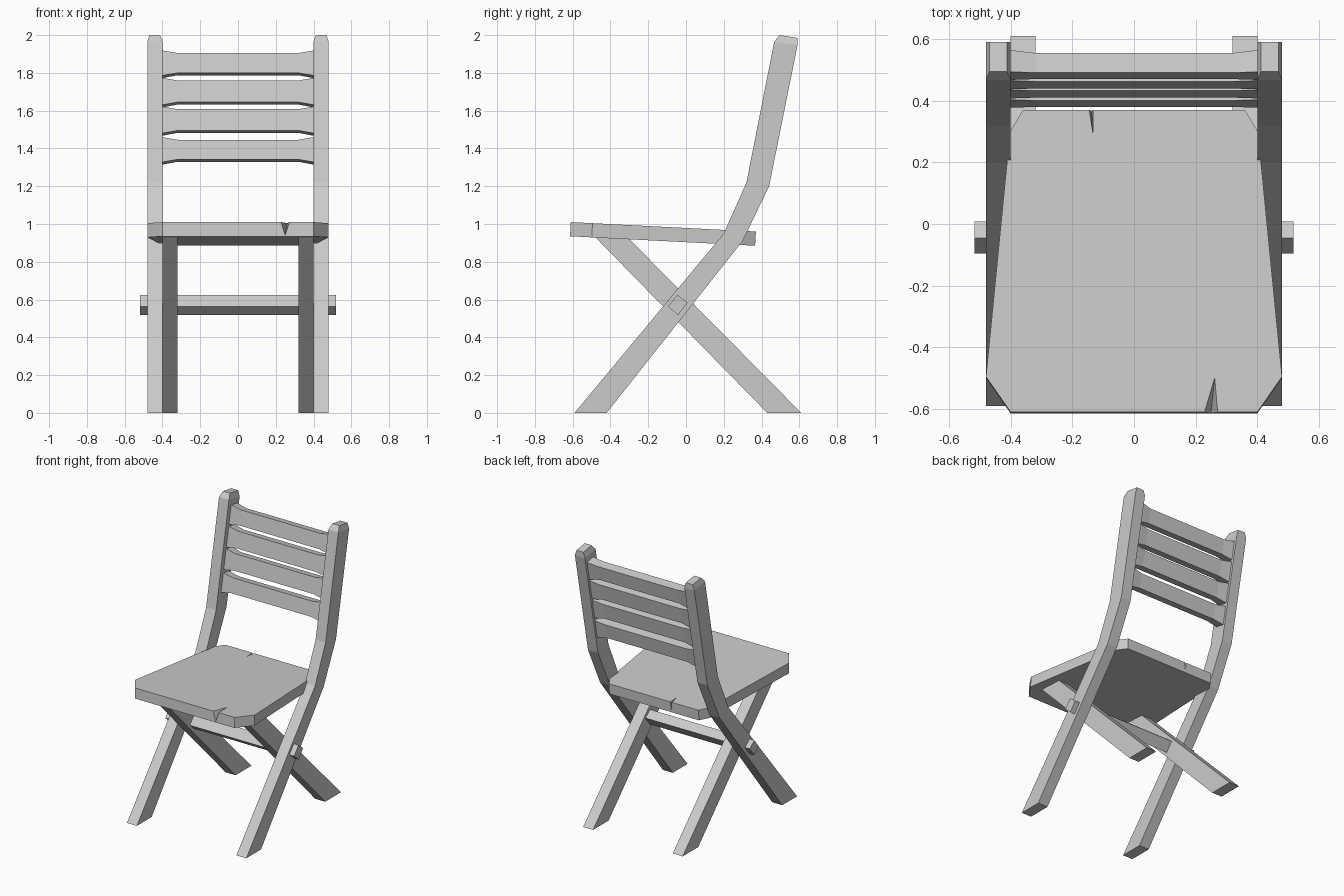
import bpy, bmesh
from mathutils import Vector

if "Cube" in bpy.data.objects:
    bpy.data.objects.remove(bpy.data.objects["Cube"])


def finish(name, bm):
    bmesh.ops.recalc_face_normals(bm, faces=bm.faces)
    me = bpy.data.meshes.new(name)
    bm.to_mesh(me)
    bm.free()
    ob = bpy.data.objects.new(name, me)
    bpy.context.collection.objects.link(ob)
    return ob


def loft(name, rings):
    """Skin a list of equal-length point rings and cap both ends."""
    bm = bmesh.new()
    vs = [[bm.verts.new(p) for p in r] for r in rings]
    n = len(vs[0])
    for a, b in zip(vs, vs[1:]):
        for i in range(n):
            j = (i + 1) % n
            bm.faces.new((a[i], a[j], b[j], b[i]))
    bm.faces.new(vs[0])
    bm.faces.new(vs[-1])
    return finish(name, bm)


def bar(name, sections):
    """Sections: front (y, z), back (y, z), x0, x1."""
    return loft(name, [[(x0, *f), (x1, *f), (x1, *b), (x0, *b)]
                       for f, b, x0, x1 in sections])


# Long posts (front foot to top of the back) and short crossing legs
post = [((-0.59, 0), (-0.42, 0), 0.40, 0.48),
        ((0.20, 0.95), (0.30, 0.91), 0.40, 0.48),
        ((0.32, 1.22), (0.44, 1.20), 0.40, 0.48),
        ((0.467, 1.965), (0.59, 1.945), 0.40, 0.48),
        ((0.495, 2.0), (0.59, 1.985), 0.412, 0.468)]
leg = [((0.43, 0), (0.61, 0), 0.32, 0.40),
       ((-0.48, 0.93), (-0.30, 0.92), 0.32, 0.40)]
for side, s in (("right", 1), ("left", -1)):
    for name, prof in (("back_post", post), ("rear_leg", leg)):
        bar(f"{name}_{side}", [(f, b, s * x0, s * x1) for f, b, x0, x1 in prof])

# Square rod through the leg crossing
rod = [(-0.045, 0.625), (0.008, 0.583), (-0.042, 0.518), (-0.095, 0.563)]
loft("cross_rod", [[(x, y, z) for y, z in rod] for x in (-0.518, 0.518)])

# Back slats, flared towards the posts
d = Vector((0, 0.193, 0.981))     # along the post
t = Vector((0, 0.981, -0.193))    # through the slat
for k, (z0, z1) in enumerate(((1.80, 1.905), (1.645, 1.76), (1.495, 1.608), (1.342, 1.446))):
    base = Vector((0, 0.47 + (z0 - 1.80) * 0.197, z0))
    h = (z1 - z0) / d.z
    rings = []
    for x, e in ((-0.40, 0.014), (-0.32, 0), (0.32, 0), (0.40, 0.014)):
        o = base + Vector((x, 0, 0))
        th = 0.065 + 0.5 * e
        rings.append([o - d * e, o + d * (h + e),
                      o + d * (h + e) + t * th, o - d * e + t * th])
    loft(f"back_slat_{k + 1}", rings)

# Sloping seat panel with clipped corners
half = [(0.40, -0.61), (0.48, -0.495), (0.402, 0.30), (0.36, 0.37)]
outline = half + [(-x, y) for x, y in reversed(half)]


def top_z(y):
    return 1.01 - 0.05 * (y + 0.61) / 0.98


seat = loft("seat", [[(x, y + dy, top_z(y) + dz) for x, y in outline]
                     for dy, dz in ((-0.004, -0.075), (0, 0))])


# Split cracks at the front and rear edges of the seat
def crack(name, x0, x1, tip, edge, depth):
    out = 0.03 if edge > 0 else -0.03
    pts = [(x0, edge), (x1, edge), tip]
    xm = (x0 + x1) / 2
    grow = 1 + abs(out / (edge - tip[1]))
    bm = bmesh.new()
    tv = Vector((tip[0], tip[1], top_z(tip[1]) + 0.002))
    ends = [Vector((x0, edge, top_z(edge) + 0.002)),
            Vector((x1, edge, top_z(edge) + 0.002)),
            Vector((xm, edge, top_z(edge) - depth))]
    vs = [bm.verts.new(tv)] + [bm.verts.new(tv + (p - tv) * grow) for p in ends]
    for f in ((0, 1, 2), (0, 2, 3), (0, 3, 1), (1, 3, 2)):
        bm.faces.new([vs[i] for i in f])
    cut = finish(name, bm)
    cut.hide_render = True
    cut.hide_set(True)
    m = seat.modifiers.new(name, 'BOOLEAN')
    m.operation = 'DIFFERENCE'
    m.solver = 'EXACT'
    m.object = cut
    return cut


cutters = [crack("front_crack_cutter", 0.228, 0.272, (0.262, -0.495), -0.61, 0.068),
           crack("rear_crack_cutter", -0.145, -0.132, (-0.133, 0.29), 0.37, 0.06)]

# Bake the cracks into the seat and drop the cutters
bpy.context.view_layer.update()
me = bpy.data.meshes.new_from_object(seat.evaluated_get(bpy.context.evaluated_depsgraph_get()))
seat.modifiers.clear()
seat.data = me
for c in cutters:
    bpy.data.objects.remove(c)
